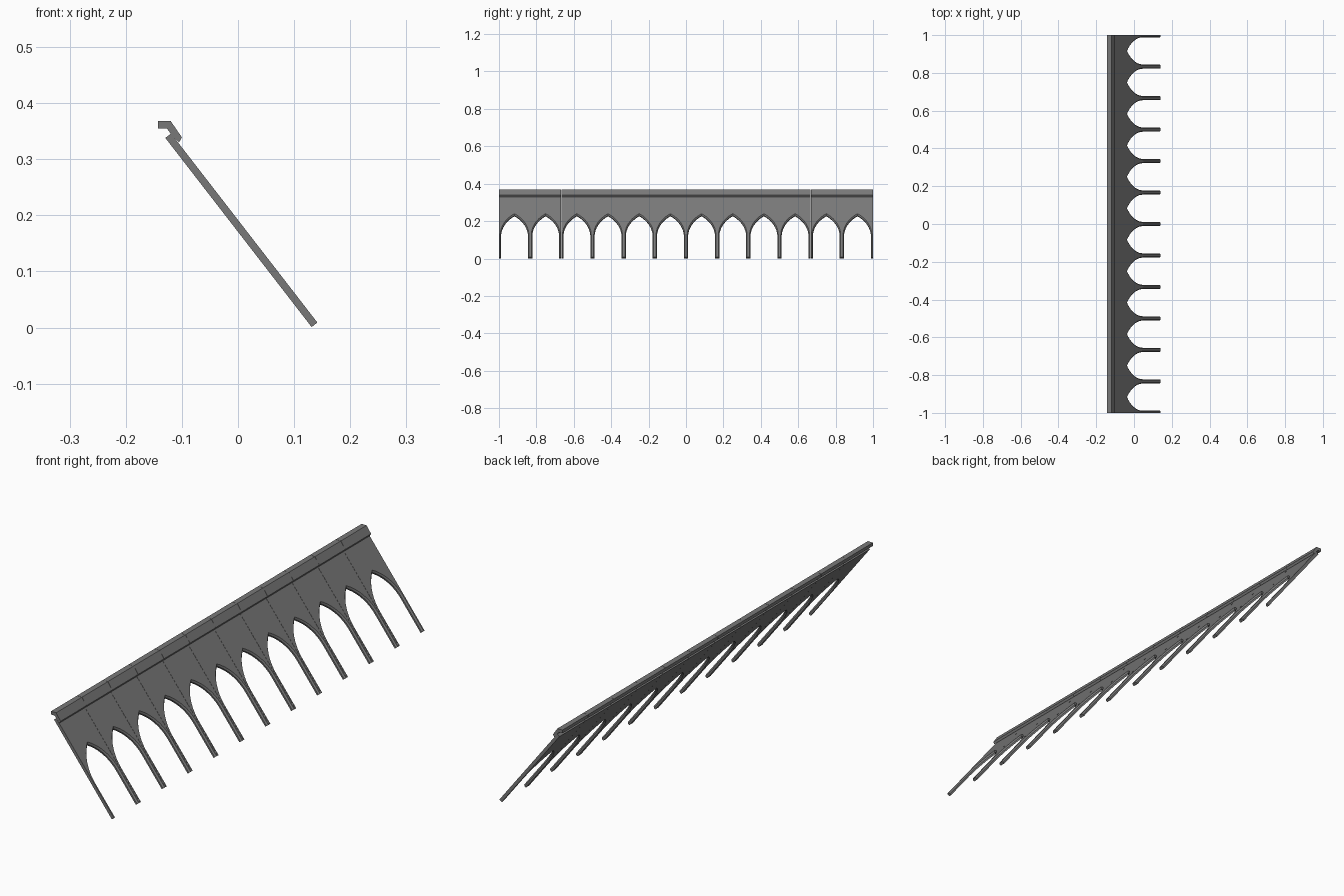
import bpy, bmesh, math
from mathutils import Vector

cube = bpy.data.objects.get("Cube")
if cube:
    bpy.data.objects.remove(cube)

BAYS = 12
BAY = 2 / BAYS
HALF = BAY / 2 - 0.0004          # hairline joint between bays
ORIGIN = Vector((-0.107, 0, 0.330))
DOWN = Vector((0.612, 0, -0.791))    # down the slope
OUT = Vector((0.791, 0, 0.612))      # out of the sloping face
THICK = 0.013
TOP, FOOT, SPRING = -0.02, 0.406, 0.26

stone = bpy.data.materials.new("dark grey stone")
stone.use_nodes = True
stone.diffuse_color = (0.19, 0.19, 0.19, 1)
stone.node_tree.nodes["Principled BSDF"].inputs["Base Color"].default_value = (0.19, 0.19, 0.19, 1)


def loft(name, rings):
    """Skin a stack of equal rings, cap both ends and repeat along y."""
    bm = bmesh.new()
    loops = [[bm.verts.new(p) for p in ring] for ring in rings]
    for a, b in zip(loops, loops[1:]):
        for i in range(len(a)):
            j = (i + 1) % len(a)
            bm.faces.new((a[i], a[j], b[j], b[i]))
    caps = [bm.faces.new(loops[0]), bm.faces.new(loops[-1])]
    bmesh.ops.triangulate(bm, faces=caps, ngon_method='EAR_CLIP')
    bmesh.ops.recalc_face_normals(bm, faces=bm.faces)
    mesh = bpy.data.meshes.new(name)
    bm.to_mesh(mesh)
    bm.free()
    mesh.materials.append(stone)
    obj = bpy.data.objects.new(name, mesh)
    bpy.context.collection.objects.link(obj)
    obj.location.y = -1 + BAY / 2
    rep = obj.modifiers.new("repeat", 'ARRAY')
    rep.count = BAYS
    rep.use_relative_offset = False
    rep.use_constant_offset = True
    rep.constant_offset_displace = (0, BAY, 0)
    return obj


def panel_ring(half_width, rise, depth, steps=10):
    """Outline of one bay with a pointed arch, at a depth behind the face."""
    radius = (half_width ** 2 + rise ** 2) / (2 * half_width)
    end = math.asin(rise / radius)
    arc = []
    for i in range(steps + 1):
        a = end * i / steps
        arc.append((SPRING - radius * math.sin(a), half_width - radius + radius * math.cos(a)))
    right = [(FOOT, half_width)] + arc[:-1]
    left = [(s, -y) for s, y in reversed(right)]
    outline = [(FOOT, -HALF), (TOP, -HALF), (TOP, HALF), (FOOT, HALF)]
    outline += right + [(arc[-1][0], 0)] + left
    return [ORIGIN + DOWN * s - OUT * depth + Vector((0, y, 0)) for s, y in outline]


# Sloping arcade with chamfered arch edges
loft("arched_panels", [panel_ring(0.077, 0.146, 0),
                       panel_ring(0.072, 0.138, 0.006),
                       panel_ring(0.072, 0.138, THICK)])

# Hooked rail along the top edge
rail = [(-0.143, 0.368), (-0.12, 0.368), (-0.10, 0.339), (-0.105, 0.330),
        (-0.118, 0.343), (-0.127, 0.355), (-0.143, 0.355)]
loft("top_rail", [[Vector((x, y, z)) for x, z in rail] for y in (-HALF, HALF)])
